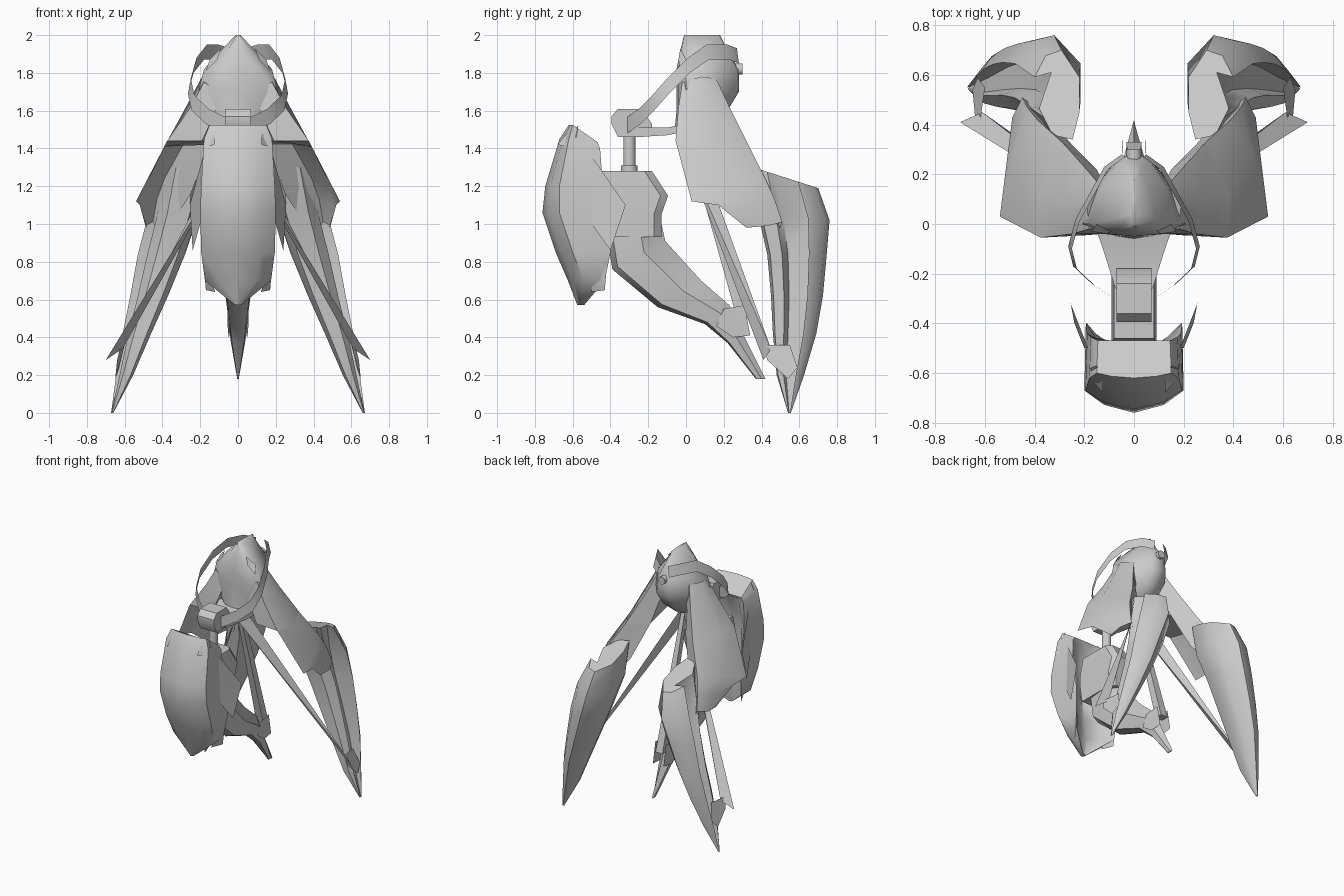
import bpy, bmesh, math
from mathutils import Vector

if "Cube" in bpy.data.objects:
    bpy.data.objects.remove(bpy.data.objects["Cube"])

grey = bpy.data.materials.new("light_grey")
grey.diffuse_color = (0.6, 0.6, 0.6, 1)
grey.use_nodes = True
grey.node_tree.nodes["Principled BSDF"].inputs["Base Color"].default_value = grey.diffuse_color


def finish(name, bm, mirror=False, angle=40):
    bmesh.ops.recalc_face_normals(bm, faces=bm.faces)
    me = bpy.data.meshes.new(name)
    bm.to_mesh(me)
    bm.free()
    me.materials.append(grey)
    ob = bpy.data.objects.new(name, me)
    bpy.context.collection.objects.link(ob)
    bpy.ops.object.select_all(action='DESELECT')
    ob.select_set(True)
    bpy.context.view_layer.objects.active = ob
    bpy.ops.object.shade_smooth_by_angle(angle=math.radians(angle))
    if mirror:
        ob.modifiers.new("mirror", 'MIRROR').use_mirror_merge = False
    return ob


def loft(name, rings, mirror=False, closed=True, angle=40):
    """Skin a list of equal-length point rings; closed rings get end caps."""
    bm = bmesh.new()
    vs = [[bm.verts.new(p) for p in r] for r in rings]
    n = len(rings[0])
    for a, b in zip(vs, vs[1:]):
        for i in range(n if closed else n - 1):
            j = (i + 1) % n
            bm.faces.new((a[i], a[j], b[j], b[i]))
    if closed:
        bm.faces.new(vs[0])
        bm.faces.new(vs[-1])
    return finish(name, bm, mirror, angle)


def plate(name, pts, mirror=False):
    bm = bmesh.new()
    bm.faces.new([bm.verts.new(p) for p in pts])
    bmesh.ops.triangulate(bm, faces=bm.faces)
    return finish(name, bm, mirror)


def rod(name, a, b, r, mirror=False, sides=10):
    a, b = Vector(a), Vector(b)
    q = (b - a).to_track_quat('Z', 'Y')
    ring = [q @ Vector((r * math.cos(t), r * math.sin(t), 0))
            for t in (2 * math.pi * i / sides for i in range(sides))]
    return loft(name, [[p + a for p in ring], [p + b for p in ring]], mirror)


def sym(half):
    """Complete a half ring whose first and last points are on x = 0."""
    return half + [(-x, y, z) for x, y, z in half[-2:0:-1]]


# Main body: wide in front, narrowing to the rear
loft("body", [sym([(0, yf, z), (hw * .6, yf + .01, z), (hw, yf + .05, z),
                   (hw * .75, yf + .6 * (yb - yf), z), (hw * .3, yb - .01, z), (0, yb, z)])
              for z, hw, yf, yb in [(2.0, .012, -.01, .18), (1.92, .09, -.03, .22),
                                    (1.82, .18, -.05, .28), (1.7, .21, -.05, .28),
                                    (1.6, .17, -.05, .22), (1.5, .11, -.06, .1)]], angle=60)
plate("body_ear", [(.09, -.03, 1.93), (.15, .0, 1.87), (.17, -.03, 1.81), (.11, -.04, 1.87)], True)
rod("rear_socket", (0, .25, 1.82), (0, .3, 1.82), .03)

# Thin neck plate and the block that carries the front pod
loft("neck", [[(-w, y, z0), (w, y, z0), (w, y, z1), (-w, y, z1)]
              for y, w, z0, z1 in [(0, .16, 1.49, 1.53), (-.1, .125, 1.47, 1.51),
                                   (-.26, .075, 1.46, 1.51)]])
loft("neck_block", [[(-.07, y, z0), (.07, y, z0), (.07, y, z1), (-.07, y, z1)]
                    for y, z0, z1 in [(-.18, 1.47, 1.53), (-.24, 1.46, 1.61), (-.36, 1.46, 1.61),
                                      (-.395, 1.53, 1.57)]])
rod("pod_rod", (0, -.3, 1.3), (0, -.3, 1.48), .033, sides=14)
rod("pod_rod_collar", (0, -.3, 1.26), (0, -.3, 1.31), .045, sides=14)

# Flat hoops sweeping from the rear of the body to the neck block
hoop = [(.05, .28, 1.85), (.12, .23, 1.87), (.18, .12, 1.87), (.235, .02, 1.8),
        (.265, -.09, 1.69), (.245, -.17, 1.60), (.17, -.24, 1.53), (.07, -.31, 1.48)]
loft("hoop", [[(x, y, z), (x - .015, y - .01, z + .08)] for x, y, z in hoop], True, closed=False)

# Front pod, hollow towards the hip
loft("front_pod", [sym([(0, yf, z), (hw * .6, yf + .35 * (ys - yf), z), (hw, ys, z),
                        (hw * .97, yb, z - dz), (hw * .6, yb - .6 * c, z - dz), (0, yb - c, z - dz)])
                   for z, hw, yf, ys, yb, c, dz in [
                       (1.525, .15, -.62, -.60, -.47, .0, .09), (1.45, .18, -.67, -.62, -.455, .05, .05),
                       (1.2, .195, -.745, -.67, -.44, .12, 0), (1.06, .2, -.76, -.67, -.40, .18, 0),
                       (.85, .195, -.69, -.6, -.40, .14, 0), (.7, .175, -.625, -.54, -.43, .09, 0),
                       (.57, .015, -.575, -.56, -.54, .0, 0)]], angle=50)
plate("pod_fin", [(.185, -.5, 1.36), (.255, -.32, 1.1), (.24, -.4, .86), (.2, -.5, 1.0)], True)
plate("pod_lower_fin", [(.17, -.5, .76), (.18, -.42, .77), (.17, -.43, .65), (.12, -.5, .64)], True)
plate("pod_ear", [(.15, -.57, 1.52), (.125, -.64, 1.47), (.125, -.68, 1.42), (.16, -.64, 1.41),
                  (.175, -.58, 1.46)], True)

# Centre leg, from the hip behind the pod to a pointed toe
loft("centre_hip", [[(-w, y0, z), (w, y0, z), (w, y1 - .04, z), (w * .6, y1, z),
                     (-w * .6, y1, z), (-w, y1 - .04, z)]
                    for z, w, y0, y1 in [(1.28, .08, -.46, -.18), (1.15, .09, -.48, -.095),
                                         (1.05, .09, -.48, -.13), (.93, .09, -.46, -.13)]])
loft("centre_leg", [sym([(0, ya, za), (w, .6 * ya + .4 * yb, .6 * za + .4 * zb),
                         (w * .8, .1 * ya + .9 * yb, .1 * za + .9 * zb), (0, yb, zb)])
                    for ya, za, yb, zb, w in [
                        (-.13, 1.0, -.42, .95, .09), (-.11, .91, -.39, .76, .09),
                        (.08, .7, -.15, .56, .07), (.23, .57, .1, .47, .055),
                        (.31, .4, .22, .37, .04), (.42, .18, .37, .18, .004)]])
plate("centre_ankle", [(.055, .16, .46), (.055, .2, .55), (.045, .31, .57), (.045, .34, .41),
                       (.05, .25, .4)], True)

# Thighs: solid at the shoulder, then a shell open to the front
hem = [(.375, -.055, 1.44), (.39, .12, 1.41), (.29, .33, 1.42), (.15, .22, 1.42), (.19, -.045, 1.44)]
loft("thigh_upper", [
    [(.18, -.02, 1.75), (.19, .08, 1.78), (.14, .16, 1.77), (.07, .12, 1.7), (.09, -.02, 1.7)],
    [(.25, -.04, 1.62), (.27, .1, 1.63), (.2, .23, 1.62), (.12, .16, 1.57), (.13, -.04, 1.57)],
    hem], True, angle=50)
loft("thigh_shell", [
    hem[:4],
    [(.54, .03, 1.12), (.49, .26, 1.2), (.39, .42, 1.24), (.25, .32, 1.16)],
    [(.52, .17, 1.1), (.5, .35, 1.1), (.43, .47, 1.13), (.32, .4, 1.05)],
    [(.48, .32, .98), (.49, .43, .99), (.45, .51, 1.01), (.38, .46, .9)]],
    True, closed=False, angle=50)


def shin_ring(z, xi, xo, yi, yb, tilt, r):
    """Shin section with a recessed outer side, higher at the front by tilt."""
    w, d = xo - xi, yb - yi
    pts = [(xi + .15 * w, yi), (xi, yi + .3 * d), (xi, yb - .3 * d), (xi + .4 * w, yb),
           (xi + .75 * w, yb - .06 * d), (xo, yb - .3 * d), (xi + .7 * r * w, yb - .25 * d),
           (xi + r * w, yi + .35 * d), (xi + .8 * w, yi + .25 * d), (xi + .6 * w, yi + .05 * d)]
    return [(x, y, z + tilt * (yb - y)) for x, y in pts]


# Shins: curved shells ending in a point
loft("shin", [shin_ring(*r) for r in [
    (1.19, .22, .40, .34, .70, .32, .9), (1.02, .215, .48, .38, .76, .1, .55),
    (.84, .28, .53, .43, .745, 0, .45), (.62, .37, .57, .45, .725, 0, .45),
    (.42, .46, .61, .46, .69, 0, .45), (.2, .555, .645, .48, .625, 0, .5),
    (.0, .66, .672, .54, .555, 0, .6)]], True, angle=45)
plate("shin_ankle", [(.62, .41, .36), (.60, .55, .36), (.63, .59, .24), (.65, .54, .18),
                     (.64, .43, .28)], True)

# Braces running from under the body to the ankles
plate("side_brace", [(.02, -.01, 1.39), (.02, .03, 1.5), (.61, .45, .34), (.70, .41, .28)], True)
loft("centre_brace", [[(-.015, -.01, 1.5), (.015, -.01, 1.5), (.015, .03, 1.5), (-.015, .03, 1.5)],
                      [(-.03, .27, .5), (.03, .27, .5), (.03, .33, .5), (-.03, .33, .5)]])
rod("brace_socket", (0, 0, 1.42), (0, 0, 1.52), .04)
